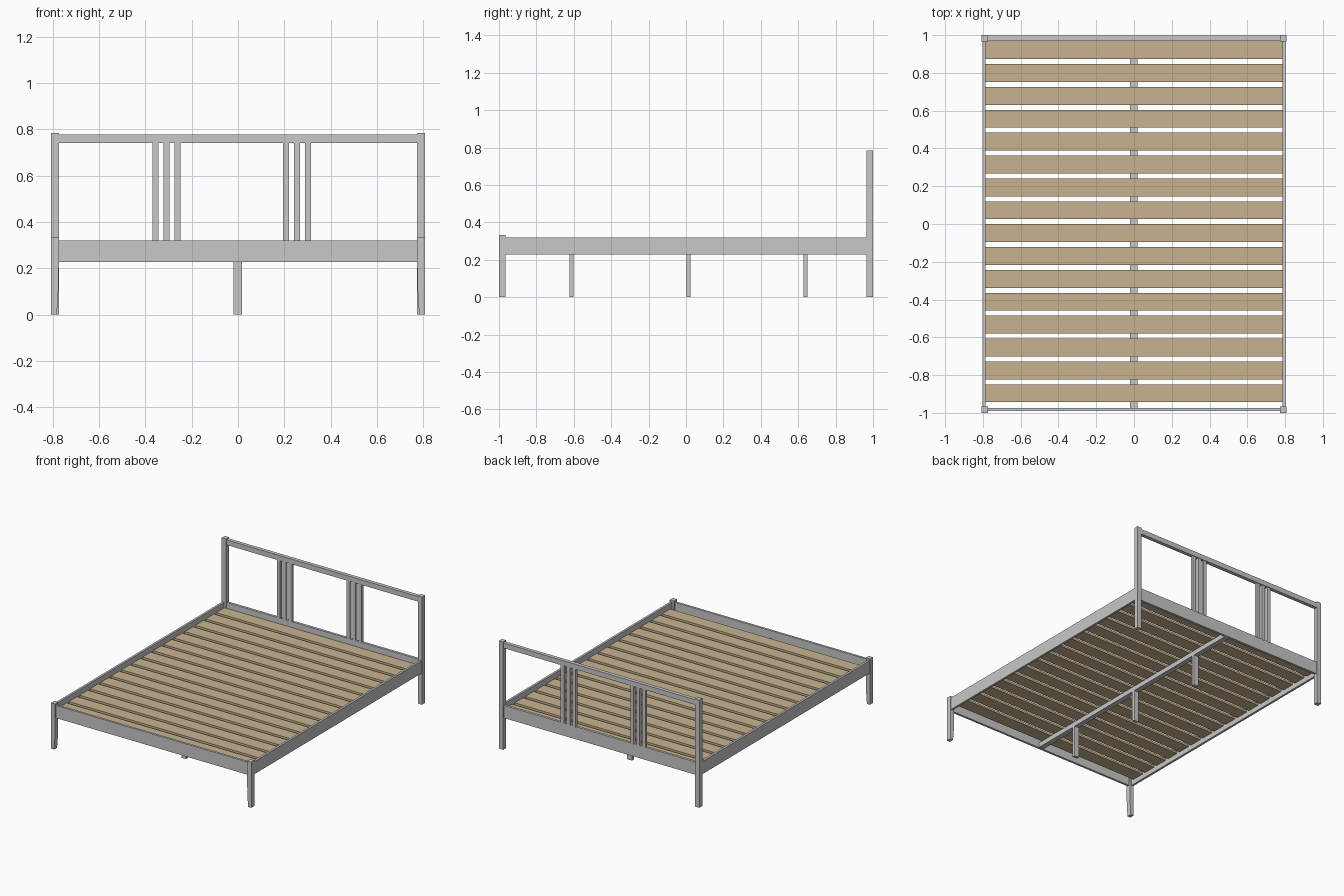
import bpy, bmesh

if "Cube" in bpy.data.objects:
    bpy.data.objects.remove(bpy.data.objects["Cube"])


def material(name, rgb):
    m = bpy.data.materials.new(name)
    m.diffuse_color = (*rgb, 1.0)
    m.use_nodes = True
    m.node_tree.nodes["Principled BSDF"].inputs["Base Color"].default_value = m.diffuse_color
    return m


GREY = material("grey paint", (0.58, 0.58, 0.58))
WOOD = material("pale wood", (0.58, 0.45, 0.28))


def finish(name, bm, mat):
    bmesh.ops.recalc_face_normals(bm, faces=bm.faces)
    me = bpy.data.meshes.new(name)
    bm.to_mesh(me)
    bm.free()
    me.materials.append(mat)
    ob = bpy.data.objects.new(name, me)
    bpy.context.collection.objects.link(ob)
    return ob


def box(name, x, y, z, mat=GREY):
    """Box from (min, max) ranges on each axis."""
    bm = bmesh.new()
    bmesh.ops.create_cube(bm, size=1)
    for v in bm.verts:
        v.co = [r[0] if c < 0 else r[1] for c, r in zip(v.co, (x, y, z))]
    return finish(name, bm, mat)


def extruded(name, profile, y0, y1, mat=GREY):
    """Extrude an (x, z) outline along y."""
    bm = bmesh.new()
    face = bm.faces.new([bm.verts.new((x, y0, z)) for x, z in profile])
    res = bmesh.ops.extrude_face_region(bm, geom=[face])
    verts = [g for g in res["geom"] if isinstance(g, bmesh.types.BMVert)]
    bmesh.ops.translate(bm, verts=verts, vec=(0, y1 - y0, 0))
    return finish(name, bm, mat)


RAIL_Z = (0.228, 0.32)
OUT, IN = 0.807, 0.773

for side, s in (("left", -1), ("right", 1)):
    # Tall head posts
    box(f"head_post_{side}", sorted((s * IN, s * OUT)), (0.965, 1.0), (0, 0.785))
    # Short foot posts, tapered on the inside near the floor
    outline = [(OUT, 0), (OUT, 0.333), (IN, 0.333), (IN, 0.22), (IN + 0.003, 0.08), (IN + 0.009, 0)]
    extruded(f"foot_post_{side}", [(s * x, z) for x, z in outline], -1.0, -0.965)
    # Side rails
    box(f"side_rail_{side}", sorted((s * 0.787, s * 0.803)), (-0.98, 0.98), RAIL_Z)

# End rails and headboard top rail
box("foot_rail", (-0.79, 0.79), (-0.991, -0.975), RAIL_Z)
box("head_rail", (-0.79, 0.79), (0.973, 0.991), RAIL_Z)
box("headboard_top_rail", (-0.78, 0.78), (0.97, 0.997), (0.74, 0.777))

# Two groups of three headboard spindles
for group, centre in (("left", -0.308), ("right", 0.254)):
    for i in range(3):
        x = centre + (i - 1) * 0.0475
        box(f"spindle_{group}_{i + 1}", (x - 0.013, x + 0.013), (0.973, 0.993), (0.315, 0.745))

# Centre beam with three support legs
box("centre_beam", (-0.02, 0.018), (-0.976, 0.974), (0.23, 0.264))
for i in range(3):
    y = 0.0135 + (i - 1) * 0.626
    box(f"centre_leg_{i + 1}", (-0.02, 0.018), (y - 0.011, y + 0.011), (0, 0.232))

# Sixteen wooden slats
for i in range(16):
    y = 0.9205 - i * 0.1211
    box(f"slat_{i + 1}", (-0.787, 0.787), (y - 0.0475, y + 0.0475), (0.264, 0.28), WOOD)
